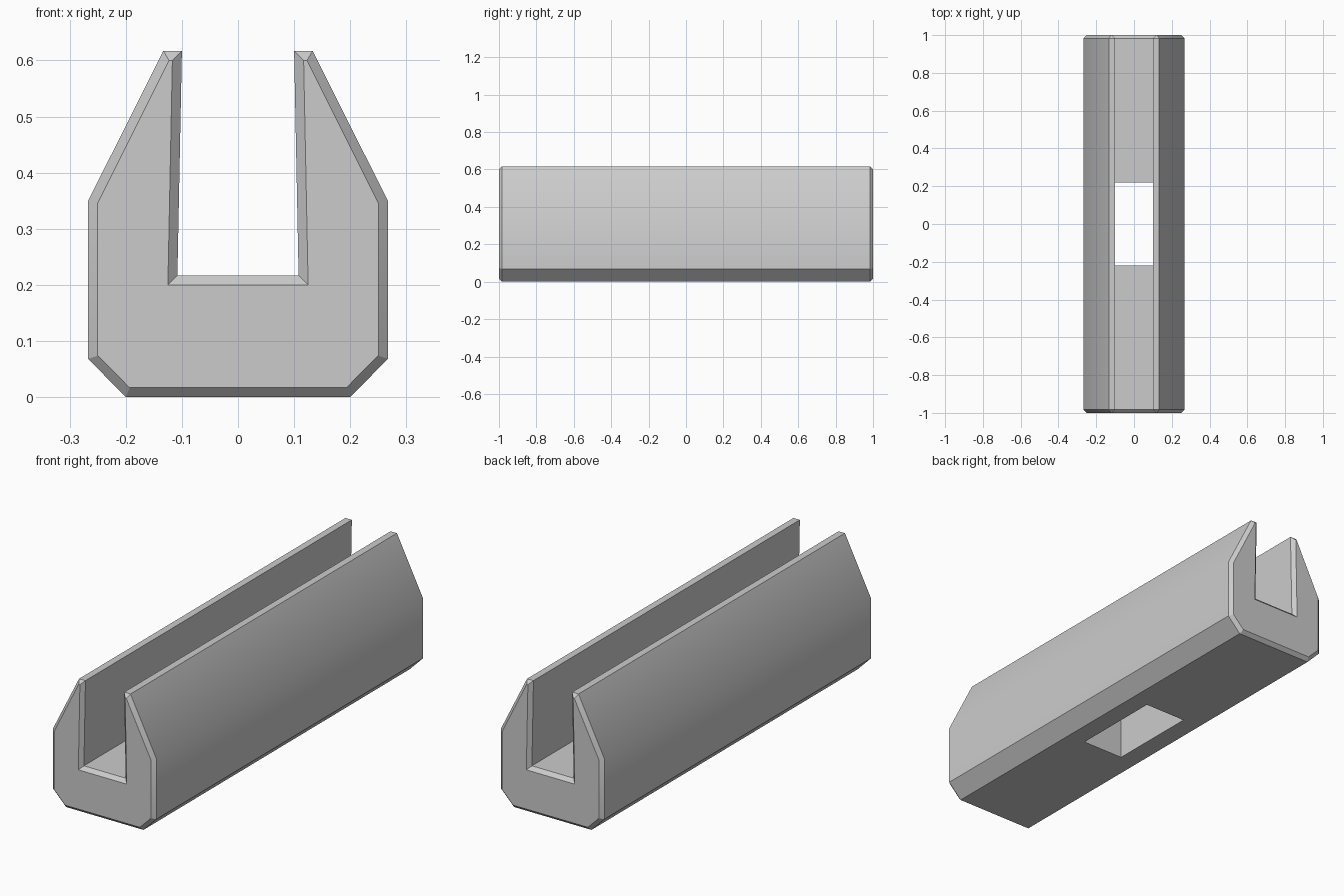
import bpy, bmesh, math

cube = bpy.data.objects.get("Cube")
if cube:
    bpy.data.objects.remove(cube, do_unlink=True)

grey = bpy.data.materials.new("plain grey")
grey.use_nodes = True
grey.diffuse_color = (0.6, 0.6, 0.6, 1)
grey.node_tree.nodes["Principled BSDF"].inputs["Base Color"].default_value = (0.6, 0.6, 0.6, 1)

# Half outlines (x, z) from bottom slot edge round to the slot floor
SLOT, HOLE_Y, CHAMFER = 0.108, 0.22, 0.0167
body = [(SLOT, 0), (0.2, 0), (0.267, 0.068), (0.267, 0.35),
        (0.133, 0.617), (0.1, 0.617), (SLOT, 0.217)]
cap = [(SLOT, CHAMFER), (0.193, CHAMFER), (0.25, 0.074), (0.25, 0.346),
       (0.123, 0.6), (0.117, 0.6), (0.125, 0.2)]


def ring(bm, half, y):
    full = half + [(-x, z) for x, z in reversed(half)]
    return [bm.verts.new((x, y, z)) for x, z in full]


bm = bmesh.new()
rings = [ring(bm, cap, -1), ring(bm, body, -1 + CHAMFER),
         ring(bm, body, -HOLE_Y), ring(bm, body, HOLE_Y),
         ring(bm, body, 1 - CHAMFER), ring(bm, cap, 1)]
count = len(rings[0])
floor, base = len(body) - 1, count - 1

# Long skin, left open at the hole in the slot floor and base
for n, (a, b) in enumerate(zip(rings, rings[1:])):
    for i in range(count):
        if n == 2 and i in (floor, base):
            continue
        j = (i + 1) % count
        bm.faces.new((a[i], a[j], b[j], b[i]))

# End caps
bm.faces.new(rings[0])
bm.faces.new(rings[-1])

# Hole walls
a, b = rings[2], rings[3]
for r in (a, b):
    bm.faces.new((r[0], r[floor], r[floor + 1], r[base]))
for low, high in ((0, floor), (base, floor + 1)):
    bm.faces.new((a[low], a[high], b[high], b[low]))

bmesh.ops.recalc_face_normals(bm, faces=bm.faces)
mesh = bpy.data.meshes.new("slotted_rail")
bm.to_mesh(mesh)
bm.free()
mesh.materials.append(grey)
rail = bpy.data.objects.new("slotted_rail", mesh)
bpy.context.collection.objects.link(rail)

# Smooth only the shallow shoulder between side and slope
bpy.ops.object.select_all(action="DESELECT")
rail.select_set(True)
bpy.context.view_layer.objects.active = rail
bpy.ops.object.shade_smooth_by_angle(angle=math.radians(30))
